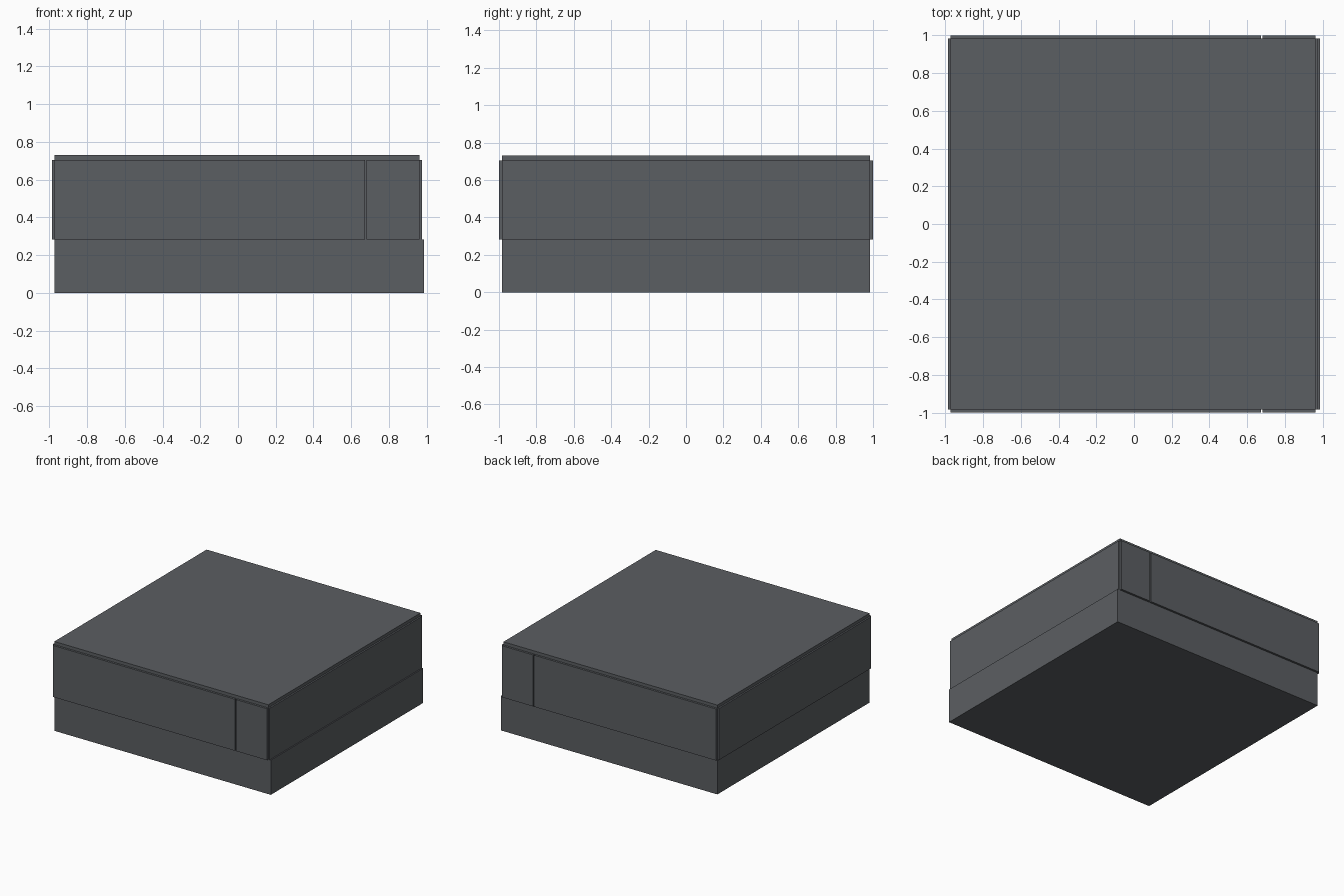
import bpy

if "Cube" in bpy.data.objects:
    bpy.data.objects.remove(bpy.data.objects["Cube"])

grey = bpy.data.materials.new("dark slate grey")
grey.diffuse_color = (0.105, 0.112, 0.122, 1)
grey.use_nodes = True
grey.node_tree.nodes["Principled BSDF"].inputs["Base Color"].default_value = grey.diffuse_color


def box(name, x0, x1, y0, y1, z0, z1):
    """Axis-aligned box from its limits."""
    bpy.ops.mesh.primitive_cube_add(
        size=1, location=((x0 + x1) / 2, (y0 + y1) / 2, (z0 + z1) / 2))
    ob = bpy.context.object
    ob.name = name
    ob.scale = (x1 - x0, y1 - y0, z1 - z0)
    bpy.ops.object.transform_apply(location=False, rotation=False, scale=True)
    ob.data.materials.append(grey)
    return ob


LEFT, RIGHT, SIDE = -0.972, 0.962, 0.983   # core walls
Z_BASE, Z_PANEL, Z_TOP = 0.283, 0.704, 0.73

# ground floor plinth and the inner core rising above the cladding
box("base", LEFT, 0.985, -SIDE, SIDE, 0, Z_BASE)
box("core", LEFT, RIGHT, -SIDE, SIDE, Z_BASE, Z_TOP)

# left and right cladding
box("left_panel", -0.985, LEFT, -SIDE, SIDE, Z_BASE, Z_PANEL)
box("right_panel", RIGHT, 0.975, -SIDE, SIDE, Z_BASE, Z_PANEL)

# front and back cladding, each split by a narrow groove
for name, s in (("front", -1), ("back", 1)):
    y0, y1 = sorted((s * SIDE, s * 1.0))
    box(name + "_wide_panel", LEFT, 0.672, y0, y1, Z_BASE, Z_PANEL)
    box(name + "_narrow_panel", 0.682, RIGHT, y0, y1, Z_BASE, Z_PANEL)
